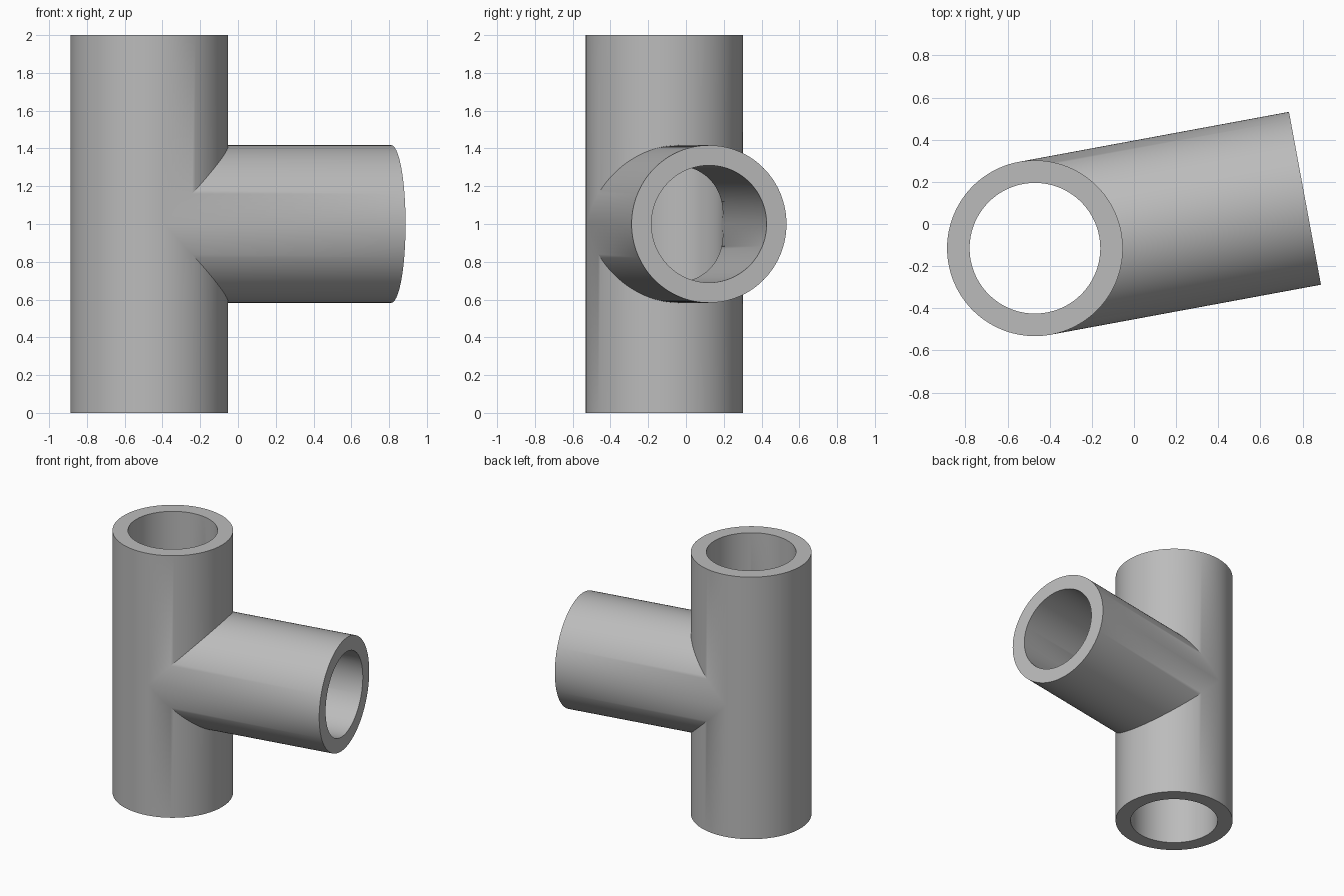
import bpy, bmesh
from math import sin, cos, radians, tau
from mathutils import Matrix, Vector

cube = bpy.data.objects.get("Cube")
if cube:
    bpy.data.objects.remove(cube)

OUTER, INNER = 0.417, 0.31
HEIGHT, MID, REACH = 2.0, 1.0, 1.303
SIDES = 128
ANGLES = [tau * i / SIDES for i in range(SIDES)]

bm = bmesh.new()


def loft(a, b):
    """Quad strip between two closed loops of points."""
    va, vb = [bm.verts.new(p) for p in a], [bm.verts.new(p) for p in b]
    for i in range(SIDES):
        j = (i + 1) % SIDES
        bm.faces.new((va[i], va[j], vb[j], vb[i]))


def tee_shell(r):
    """Tee surface of radius r, mitred at the joint; returns its three open ends."""
    def upright(height):
        return [Vector((r * cos(t), r * sin(t), height(max(0, r * cos(t))))) for t in ANGLES]

    def branch(reach):
        return [Vector((reach(r * abs(sin(t))), r * cos(t), MID + r * sin(t))) for t in ANGLES]

    bottom, top = upright(lambda c: 0), upright(lambda c: HEIGHT)
    end = branch(lambda s: REACH)
    loft(bottom, upright(lambda c: MID - c))
    loft(upright(lambda c: MID + c), top)
    loft(branch(lambda s: s), end)
    return bottom, top, end


# Outer wall, bore and the three flat rims joining them
for outer_end, inner_end in zip(tee_shell(OUTER), tee_shell(INNER)):
    loft(outer_end, inner_end)

bmesh.ops.remove_doubles(bm, verts=bm.verts, dist=0.00001)
bmesh.ops.recalc_face_normals(bm, faces=bm.faces)

# Turn the branch slightly backward and place the upright
bm.transform(Matrix.Translation((-0.47, -0.115, 0)) @ Matrix.Rotation(radians(10.48), 4, 'Z'))

mesh = bpy.data.meshes.new("pipe_tee")
bm.to_mesh(mesh)
bm.free()
pipe = bpy.data.objects.new("pipe_tee", mesh)
bpy.context.collection.objects.link(pipe)

# Plain grey material
grey = bpy.data.materials.new("plain_grey")
grey.use_nodes = True
colour = (0.5, 0.5, 0.5, 1)
grey.diffuse_color = colour
grey.node_tree.nodes["Principled BSDF"].inputs["Base Color"].default_value = colour
mesh.materials.append(grey)

bpy.ops.object.select_all(action='DESELECT')
pipe.select_set(True)
bpy.context.view_layer.objects.active = pipe
bpy.ops.object.shade_smooth_by_angle(angle=radians(30))
